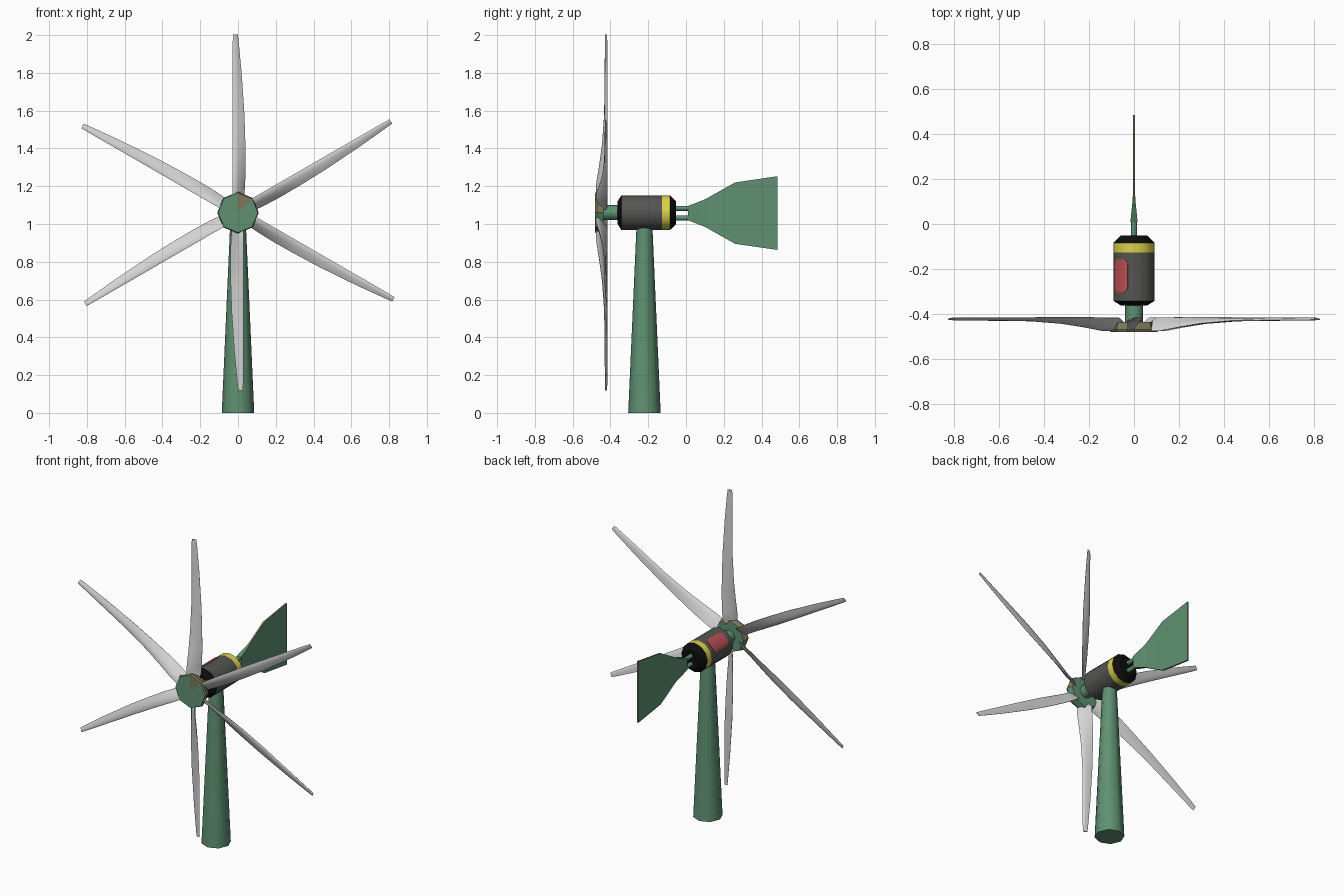
import bpy, bmesh, math
from mathutils import Matrix, Vector

if "Cube" in bpy.data.objects:
    bpy.data.objects.remove(bpy.data.objects["Cube"])

ZC = 1.06  # rotor axis height


def mat(name, r, g, b):
    m = bpy.data.materials.new(name)
    m.diffuse_color = (r, g, b, 1)
    m.use_nodes = True
    m.node_tree.nodes["Principled BSDF"].inputs["Base Color"].default_value = m.diffuse_color
    return m


GREEN = mat("painted green", 0.115, 0.285, 0.17)
OLIVE = mat("worn olive brown", 0.2, 0.19, 0.1)
GREY = mat("dark grey", 0.09, 0.09, 0.085)
BLACK = mat("black", 0.004, 0.004, 0.004)
YELLOW = mat("yellow", 0.72, 0.64, 0.07)
RED = mat("faded red", 0.5, 0.08, 0.09)
WHITE = mat("pale grey", 0.66, 0.66, 0.66)


def finish(name, bm, mats, smooth=50):
    bmesh.ops.recalc_face_normals(bm, faces=bm.faces[:])
    me = bpy.data.meshes.new(name)
    bm.to_mesh(me)
    bm.free()
    ob = bpy.data.objects.new(name, me)
    bpy.context.collection.objects.link(ob)
    for m in mats:
        me.materials.append(m)
    if smooth:
        bpy.ops.object.select_all(action='DESELECT')
        bpy.context.view_layer.objects.active = ob
        ob.select_set(True)
        bpy.ops.object.shade_smooth_by_angle(angle=math.radians(smooth))
    return ob


def skin(bm, rings, idx=None):
    """Bridge closed rings of points, capping both ends."""
    vs = [[bm.verts.new(p) for p in ring] for ring in rings]
    n = len(vs[0])
    for k, (a, b) in enumerate(zip(vs, vs[1:])):
        for i in range(n):
            j = (i + 1) % n
            f = bm.faces.new((a[i], a[j], b[j], b[i]))
            f.material_index = idx[k] if idx else 0
    for ring, k in ((vs[0], 0), (vs[-1], -1)):
        f = bm.faces.new(ring)
        f.material_index = idx[k] if idx else 0


def lathe_y(bm, profile, n, x=0, z=ZC, idx=None):
    skin(bm, [[(x + r * math.cos(2 * math.pi * i / n), y, z + r * math.sin(2 * math.pi * i / n))
               for i in range(n)] for r, y in profile], idx)


# Tapered tower
bm = bmesh.new()
skin(bm, [[(r * math.cos(math.pi * i / 4), -0.22 + r * math.sin(math.pi * i / 4), z)
           for i in range(8)] for r, z in ((0.086, 0), (0.042, 0.99))])
finish("tower", bm, [GREEN])

# Generator housing with black tapered ends and a yellow band
bm = bmesh.new()
lathe_y(bm, [(0.06, -0.362), (0.092, -0.342), (0.092, -0.127), (0.092, -0.085), (0.06, -0.052)],
        12, idx=[0, 1, 2, 0])
finish("generator_housing", bm, [BLACK, GREY, YELLOW], 32)

# Rounded red plate on the upper left of the housing
bm = bmesh.new()
rows = []
for a, h in ((18, 0.05), (21, 0.066), (30, 0.075), (45, 0.075), (60, 0.075), (72, 0.066), (76, 0.05)):
    r = 0.092 * math.cos(math.radians(15)) / math.cos(math.radians(a % 30 - 15))
    s, c = math.sin(math.radians(a)), math.cos(math.radians(a))
    rows.append([(-q * s, -0.23 + y, ZC + q * c)
                 for q, y in ((r - 0.002, -h), (r + 0.003, -h), (r + 0.003, h), (r - 0.002, h))])
skin(bm, rows)
finish("red_plate", bm, [RED], 35)

# Rotor shaft
bm = bmesh.new()
lathe_y(bm, [(0.04, -0.45), (0.04, -0.355)], 8)
finish("rotor_shaft", bm, [GREEN])

# Octagonal hub, worn on the upper rim and one front sector
bm = bmesh.new()
lathe_y(bm, [(0.105, -0.481), (0.11, -0.47), (0.1, -0.437)], 8)
front = min(bm.faces, key=lambda f: f.calc_center_median().y)
bmesh.ops.poke(bm, faces=[front])
for f in bm.faces:
    c = f.calc_center_median()
    rim = c.y > -0.478 and c.z > ZC + 0.02
    sector = c.y < -0.478 and c.x > 0 and c.z > ZC + 0.05
    f.material_index = 1 if rim or sector else 0
finish("rotor_hub", bm, [GREEN, OLIVE], 30)

# Six twisted blades: (radius, lead x, lead y, trail x, trail y, half thickness)
STATIONS = [
    (0.065, -0.024, -0.470, 0.028, -0.440, 0.008),
    (0.095, -0.028, -0.478, 0.033, -0.418, 0.011),
    (0.15, -0.028, -0.476, 0.037, -0.417, 0.011),
    (0.24, -0.028, -0.460, 0.040, -0.416, 0.010),
    (0.36, -0.028, -0.442, 0.039, -0.416, 0.008),
    (0.52, -0.028, -0.430, 0.034, -0.416, 0.007),
    (0.74, -0.028, -0.428, 0.019, -0.416, 0.006),
    (0.90, -0.028, -0.427, 0.004, -0.417, 0.005),
    (0.942, -0.027, -0.426, -0.001, -0.418, 0.004),
]
FOIL = [(0, 0), (0.1, 0.7), (0.4, 1), (0.75, 0.6), (1, 0.1),
        (1, -0.1), (0.75, -0.45), (0.4, -0.7), (0.1, -0.6)]
for k in range(6):
    bm = bmesh.new()
    rings = []
    for r, x0, y0, x1, y1, t in STATIONS:
        lead, chord = Vector((x0, y0, r)), Vector((x1 - x0, y1 - y0, 0))
        out = Vector((chord.y, -chord.x, 0)).normalized()  # towards the front
        rings.append([lead + chord * u + out * (t * v) for u, v in FOIL])
    skin(bm, rings)
    bm.transform(Matrix.Translation((0, 0, ZC)) @ Matrix.Rotation(math.radians(60 * k), 4, 'Y'))
    finish(f"blade_{k + 1}", bm, [WHITE], 60)

# Two tail rods
for name, z in (("upper", 1.083), ("lower", 1.032)):
    bm = bmesh.new()
    lathe_y(bm, [(0.013, -0.06), (0.013, 0.03)], 8, z=z)
    finish(f"{name}_tail_rod", bm, [GREEN])

# Flared tail vane with worn edges: (y, top, bottom, half thickness)
bm = bmesh.new()
skin(bm, [[(-w, y, b), (w, y, b), (w, y, t), (-w, y, t)] for y, t, b, w in (
    (0.01, 1.095, 1.02, 0.016), (0.10, 1.13, 0.985, 0.007), (0.13, 1.147, 0.968, 0.005),
    (0.26, 1.22, 0.895, 0.005), (0.485, 1.253, 0.863, 0.005))])
bm.normal_update()
for f in bm.faces:
    f.material_index = 1 if abs(f.normal.x) < 0.5 and f.calc_center_median().y > 0.1 else 0
finish("tail_vane", bm, [GREEN, OLIVE], 30)
